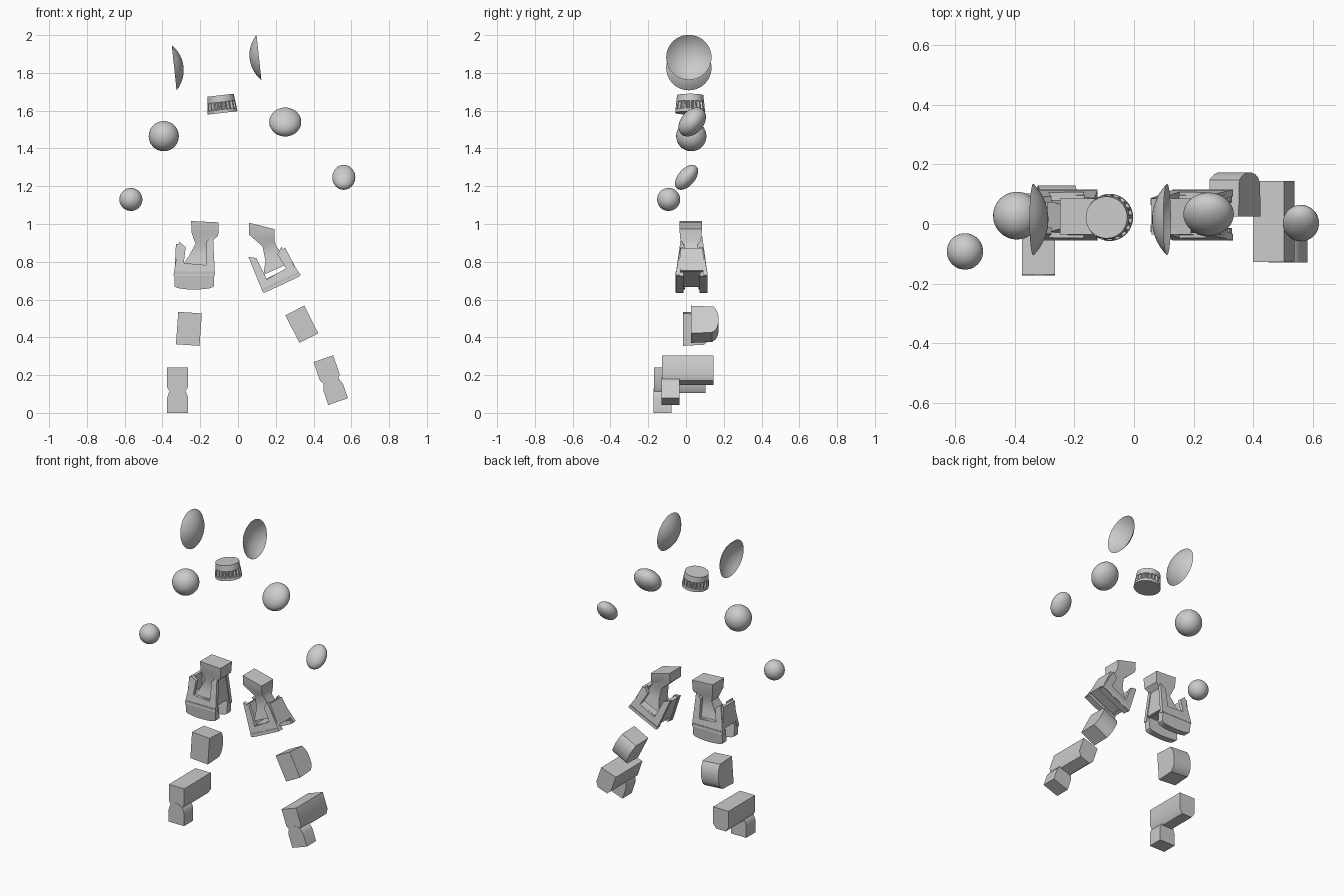
import bpy, bmesh
from math import sin, cos, pi, radians, sqrt
from mathutils import Vector, Matrix

if "Cube" in bpy.data.objects:
    bpy.data.objects.remove(bpy.data.objects["Cube"])


def finish(name, bm, mat=None, angle=35):
    bmesh.ops.recalc_face_normals(bm, faces=bm.faces)
    me = bpy.data.meshes.new(name)
    bm.to_mesh(me)
    bm.free()
    ob = bpy.data.objects.new(name, me)
    bpy.context.collection.objects.link(ob)
    if mat:
        ob.matrix_world = mat
    bpy.ops.object.select_all(action='DESELECT')
    ob.select_set(True)
    bpy.context.view_layer.objects.active = ob
    bpy.ops.object.shade_smooth_by_angle(angle=radians(angle))
    return ob


def frame(loc, tilt=0, flip=1):
    return Matrix.Translation(loc) @ Matrix.Rotation(radians(tilt), 4, 'Y') @ Matrix.Diagonal((flip, 1, 1, 1))


def loft(name, rings, mat=None, cap=True, angle=35):
    bm = bmesh.new()
    vs = [[bm.verts.new(p) for p in r] for r in rings]
    n = len(rings[0])
    for a, b in zip(vs, vs[1:]):
        for i in range(n):
            bm.faces.new((a[i], a[(i + 1) % n], b[(i + 1) % n], b[i]))
    if cap:
        bm.faces.new(vs[0])
        bm.faces.new(vs[-1])
    return finish(name, bm, mat, angle)


def slab_x(name, yz, width, mat):
    return loft(name, [[(x, y, z) for y, z in yz] for x in (-width / 2, width / 2)], mat)


def circle(r, z, n):
    return [(r * cos(2 * pi * i / n), r * sin(2 * pi * i / n), z) for i in range(n)]


def ball(name, loc, wide, long, short, axis):
    # flattened sphere whose short axis points along axis
    bm = bmesh.new()
    bmesh.ops.create_uvsphere(bm, u_segments=32, v_segments=20, radius=1)
    q = Vector(axis).to_track_quat('Z', 'Y').to_matrix().to_4x4()
    x_is_wide = abs(q[0][0]) > 0.5
    s = (wide, long, short) if x_is_wide else (long, wide, short)
    bmesh.ops.transform(bm, matrix=q @ Matrix.Diagonal((*s, 1)), verts=bm.verts)
    finish(name, bm, Matrix.Translation(loc), 60)


# dished ears
def ear(name, loc, direction, r=0.12, h=0.05):
    R = (r * r + h * h) / (2 * h)
    rings = []
    for i in range(9):
        k = r * (1 - i / 8 * 0.995)
        rings.append(circle(k, sqrt(R * R - k * k) - R + h, 40))
    q = Vector(direction).to_track_quat('Z', 'Y').to_matrix().to_4x4()
    loft(name, rings, Matrix.Translation(loc) @ q, cap=False, angle=60)


ear("ear_left", (-0.338, 0.015, 1.827), (0.994, 0, 0.106))
ear("ear_right", (0.111, 0.015, 1.882), (-0.994, 0, -0.106))

# neck collar with notched band
N = 72


def notched(r, depth, z):
    return [((r - depth * (i // 2 % 2)) * cos(2 * pi * i / N),
             (r - depth * (i // 2 % 2)) * sin(2 * pi * i / N), z) for i in range(N)]


loft("neck_collar", [circle(0.079, -0.047, N), circle(0.078, -0.03, N), notched(0.078, 0.012, -0.029),
                     notched(0.074, 0.01, 0.01), circle(0.073, 0.011, N), circle(0.07, 0.047, N)],
     frame((-0.087, 0.022, 1.635), -6.6))

# shoulder and elbow joints
ball("shoulder_left", (-0.393, 0.028, 1.465), 0.08, 0.08, 0.08, (0, -0.76, 0.65))
ball("shoulder_right", (0.25, 0.033, 1.54), 0.085, 0.087, 0.06, (0, -0.76, 0.65))
ball("elbow_left", (-0.567, -0.092, 1.13), 0.061, 0.061, 0.061, (0, -0.76, 0.65))
ball("elbow_right", (0.56, 0.003, 1.247), 0.061, 0.078, 0.045, (0, -0.76, 0.65))


# hips: block on a pinched neck, held in a forked clamp
def hip_neck(name, rings):
    out = []
    for x, z, w, d, slope in rings:
        out.append([(x + sx * w, 0.025 + sy * d, z + sx * w * slope)
                    for sx, sy in ((-1, -1), (1, -1), (1, 1), (-1, 1))])
    loft(name, out)


hip_neck("hip_left", [(-0.225, 0.78, 0.07, 0.055, 0), (-0.21, 0.83, 0.05, 0.045, 0),
                      (-0.19, 0.895, 0.035, 0.035, 0), (-0.175, 0.945, 0.07, 0.055, -0.1),
                      (-0.175, 1.012, 0.073, 0.06, -0.05)])
hip_neck("hip_right", [(0.20, 0.76, 0.065, 0.055, 0.45), (0.19, 0.82, 0.045, 0.045, 0.3),
                       (0.165, 0.885, 0.035, 0.035, 0.1), (0.125, 0.93, 0.067, 0.055, -0.2),
                       (0.125, 0.99, 0.067, 0.06, -0.25)])


def clamp(side, loc, tilt, flip, skirt):
    m = frame(loc, tilt, flip)
    fork = [(-0.11, 0), (0.11, 0), (0.1, 0.205), (0.065, 0.18), (0.062, 0.055),
            (-0.055, 0.065), (-0.045, 0.15), (-0.08, 0.178)]
    for part, s in (("front", -1), ("back", 1)):
        lean = lambda z: s * (0.085 - 0.14 * z)
        loft(f"clamp_{part}_{side}",
             [[(x, lean(z) - s * t, z) for x, z in fork] for t in (0, 0.022)], m)
        # curved lower lip
        lip = [(-0.105, 0.02), (0.105, 0.02)] + \
              [(0.105 * cos(pi * i / 10), -skirt * (0.75 + 0.25 * sin(pi * i / 10))) for i in range(11)]
        loft(f"clamp_lip_{part}_{side}",
             [[(x, s * (0.083 + 0.1 * z) - s * t, z) for x, z in lip] for t in (0, 0.04)], m)
    # side walls and floor
    for part, s, top in (("inner", 1, 0.19), ("outer", -1, 0.165)):
        wall = [[(s * (0.105 - 0.05 * z) - s * t, y, z) for y, z in
                 ((-0.07, 0.03), (0.07, 0.03), (0.058, top), (-0.058, top))] for t in (0, 0.02)]
        loft(f"clamp_wall_{part}_{side}", wall, m)
    slab_x(f"clamp_floor_{side}", [(-0.07, 0.035), (0.07, 0.035), (0.066, 0.06), (-0.066, 0.06)], 0.19, m)


clamp("left", (-0.232, 0.03, 0.728), 0, 1, 0.075)
clamp("right", (0.232, 0.03, 0.683), -25, -1, 0.004)


# knees: blocks with a rounded back
def knee(name, loc, tilt, width, h):
    yz = [(-0.072, -h), (-0.072, h), (0.05, h * 0.93)]
    yz += [(0.045 + 0.03 * cos(a), h * 0.85 * sin(a)) for a in [radians(60 - 24 * i) for i in range(6)]]
    yz += [(0.04, -h * 0.93)]
    slab_x(name, yz, width, frame(loc, tilt))


knee("knee_left", (-0.26, 0.055, 0.445), 4, 0.125, 0.086)
knee("knee_right", (0.338, 0.098, 0.469), -27, 0.112, 0.082)


# feet: long upper block with a short toe block under its front
def foot(side, loc, tilt):
    m = frame(loc, tilt)
    section = [(-0.055, 0.24), (0.055, 0.24), (0.055, 0.135), (0.035, 0.105), (-0.035, 0.105), (-0.055, 0.135)]
    loft(f"ankle_{side}", [[(x, y, z) for x, z in section] for y in (0.0, 0.272)], m)
    toe = [(-0.055, 0), (0.055, 0), (0.055, 0.08), (0.045, 0.11), (0.02, 0.13),
           (-0.02, 0.13), (-0.045, 0.11), (-0.055, 0.08)]
    loft(f"toe_{side}", [[(x, y, z) for x, z in toe] for y in (-0.002, 0.092)], m)


foot("left", (-0.32, -0.17, 0.0), 0)
foot("right", (0.53, -0.127, 0.06), -19)
